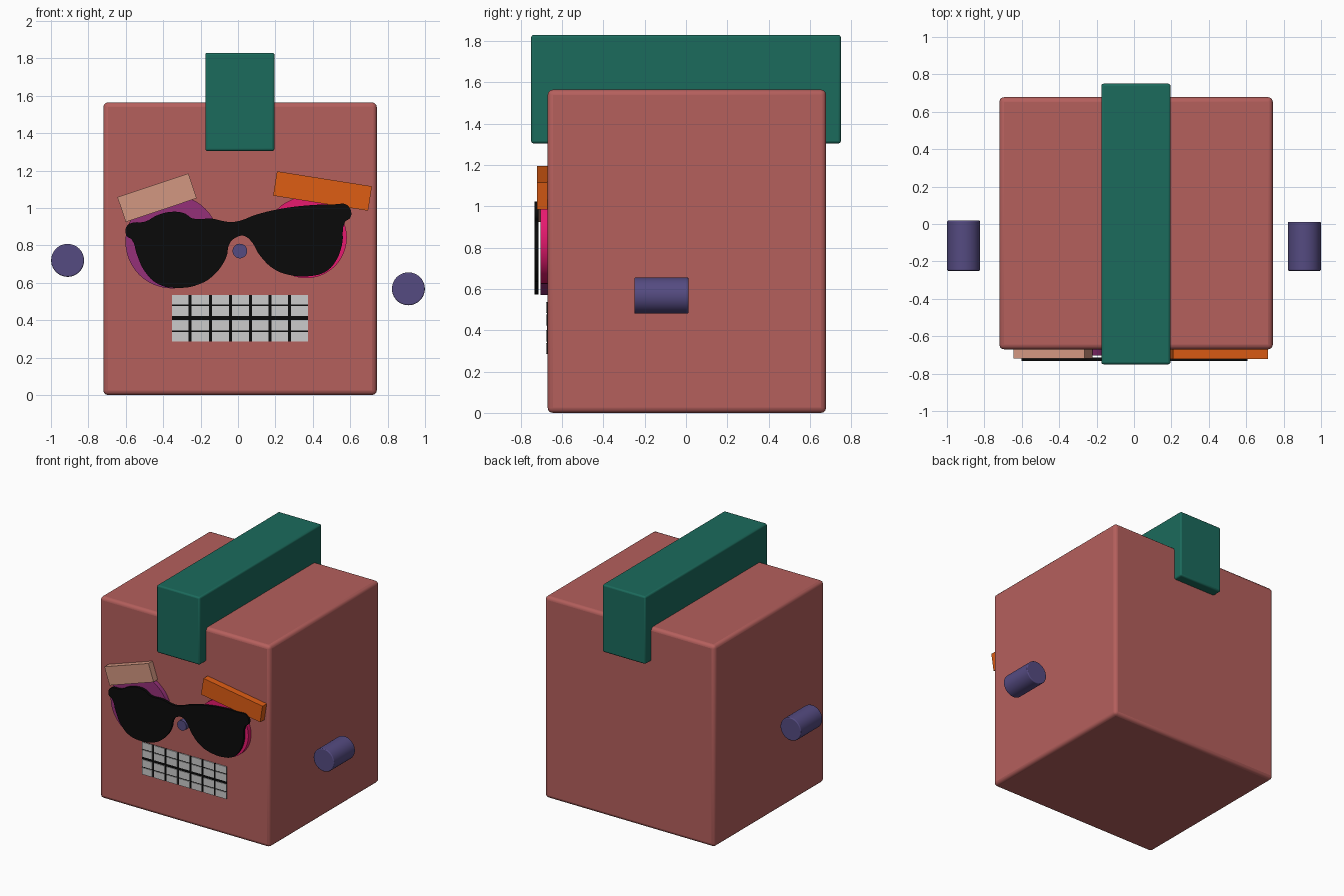
import bpy
from math import radians

if "Cube" in bpy.data.objects:
    bpy.data.objects.remove(bpy.data.objects["Cube"])


def material(name, rgb):
    m = bpy.data.materials.new(name)
    m.diffuse_color = (*rgb, 1)
    m.use_nodes = True
    m.node_tree.nodes["Principled BSDF"].inputs["Base Color"].default_value = m.diffuse_color
    return m


RED = material("brick_red", (0.46, 0.115, 0.108))
GREEN = material("dark_green", (0.011, 0.145, 0.107))
VIOLET = material("violet", (0.09, 0.07, 0.22))
TAN = material("tan", (0.65, 0.31, 0.22))
ORANGE = material("orange", (0.73, 0.11, 0.007))
PURPLE = material("purple", (0.3, 0.03, 0.19))
PINK = material("pink", (0.8, 0.01, 0.16))
BLACK = material("black", (0.003, 0.003, 0.003))


def finish(ob, name, mat, bevel=0):
    ob.name = name
    if mat:
        ob.data.materials.append(mat)
    if bevel:
        b = ob.modifiers.new("bevel", "BEVEL")
        b.width, b.segments = bevel, 3
    bpy.ops.object.shade_smooth_by_angle(angle=radians(35))
    return ob


def box(name, x, y, z, mat=None, bevel=0, tilt=0):
    """Box from (min, max) ranges, tilted about the front-back axis."""
    bpy.ops.mesh.primitive_cube_add(size=1)
    ob = bpy.context.object
    ob.scale = [r[1] - r[0] for r in (x, y, z)]
    bpy.ops.object.transform_apply(location=False, rotation=False, scale=True)
    ob.location = [(r[0] + r[1]) / 2 for r in (x, y, z)]
    ob.rotation_euler.y = radians(-tilt)
    return finish(ob, name, mat, bevel)


def disc(name, x, z, radius, y, mat, bevel=0):
    """Cylinder lying along y."""
    bpy.ops.mesh.primitive_cylinder_add(
        vertices=48, radius=radius, depth=y[1] - y[0],
        location=(x, (y[0] + y[1]) / 2, z), rotation=(radians(90), 0, 0))
    bpy.ops.object.transform_apply(location=False, rotation=True, scale=False)
    return finish(bpy.context.object, name, mat, bevel)


# Head block and the strip over its top
box("head_block", (-0.72, 0.742), (-0.67, 0.678), (0, 1.565), RED, 0.025)
box("top_strip", (-0.175, 0.195), (-0.75, 0.75), (1.305, 1.83), GREEN, 0.012)

# Floating hands
disc("left_hand", -0.911, 0.72, 0.088, (-0.25, 0.018), VIOLET, 0.006)
disc("right_hand", 0.911, 0.568, 0.088, (-0.25, 0.012), VIOLET, 0.006)

# Eyes and nose
disc("left_eye", -0.352, 0.82, 0.25, (-0.704, -0.65), PURPLE)
disc("right_eye", 0.365, 0.842, 0.217, (-0.704, -0.65), PINK)
disc("nose", 0.01, 0.77, 0.039, (-0.705, -0.65), VIOLET)

# Eyebrows
box("left_eyebrow", (-0.633, -0.233), (-0.72, -0.65), (0.985, 1.125), TAN, 0, 18.5)
box("right_eyebrow", (0.195, 0.709), (-0.722, -0.65), (1.025, 1.157), ORANGE, 0, -9)

# Sunglasses: one smooth outline, filled and extruded
outline = [
    (-0.60, 0.89), (-0.58, 0.916), (-0.497, 0.927), (-0.428, 0.963),
    (-0.35, 0.98), (-0.283, 0.97), (-0.245, 0.945), (-0.14, 0.943),
    (-0.043, 0.925), (0.01, 0.932), (0.096, 0.964), (0.225, 0.995),
    (0.36, 1.013), (0.52, 1.02), (0.58, 1.018), (0.604, 0.985),
    (0.60, 0.948), (0.572, 0.925), (0.556, 0.803), (0.52, 0.712),
    (0.465, 0.657), (0.385, 0.636), (0.305, 0.637), (0.198, 0.67),
    (0.118, 0.745), (0.064, 0.83), (0.027, 0.852), (-0.011, 0.842),
    (-0.043, 0.814), (-0.064, 0.734), (-0.123, 0.648), (-0.203, 0.594),
    (-0.337, 0.573), (-0.428, 0.594), (-0.497, 0.659), (-0.54, 0.75),
    (-0.567, 0.83), (-0.594, 0.85)]
curve = bpy.data.curves.new("sunglasses", "CURVE")
curve.dimensions = "2D"
curve.fill_mode = "BOTH"
curve.extrude = 0.01
curve.resolution_u = 4
spline = curve.splines.new("BEZIER")
spline.bezier_points.add(len(outline) - 1)
for p, (x, z) in zip(spline.bezier_points, outline):
    p.co = (x, z, 0)
    p.handle_left_type = p.handle_right_type = "AUTO"
spline.use_cyclic_u = True
glasses = bpy.data.objects.new("sunglasses", curve)
glasses.location.y = -0.723
glasses.rotation_euler.x = radians(90)
bpy.context.collection.objects.link(glasses)
curve.materials.append(BLACK)

# Teeth: grid of thin tiles over a black mouth plate
box("mouth", (-0.352, 0.374), (-0.673, -0.65), (0.285, 0.536), BLACK)
cols = [-0.352, -0.257, -0.147, -0.04, 0.067, 0.171, 0.275, 0.374]
rows = [(0.285, 0.338), (0.346, 0.401), (0.422, 0.476), (0.484, 0.536)]
for i in range(7):
    left = cols[i] + (0.008 if i else 0)
    right = cols[i + 1] - (0.008 if i < 6 else 0)
    for j, z in enumerate(rows):
        box(f"tooth_{i}_{j}", (left, right), (-0.678, -0.66), z)
